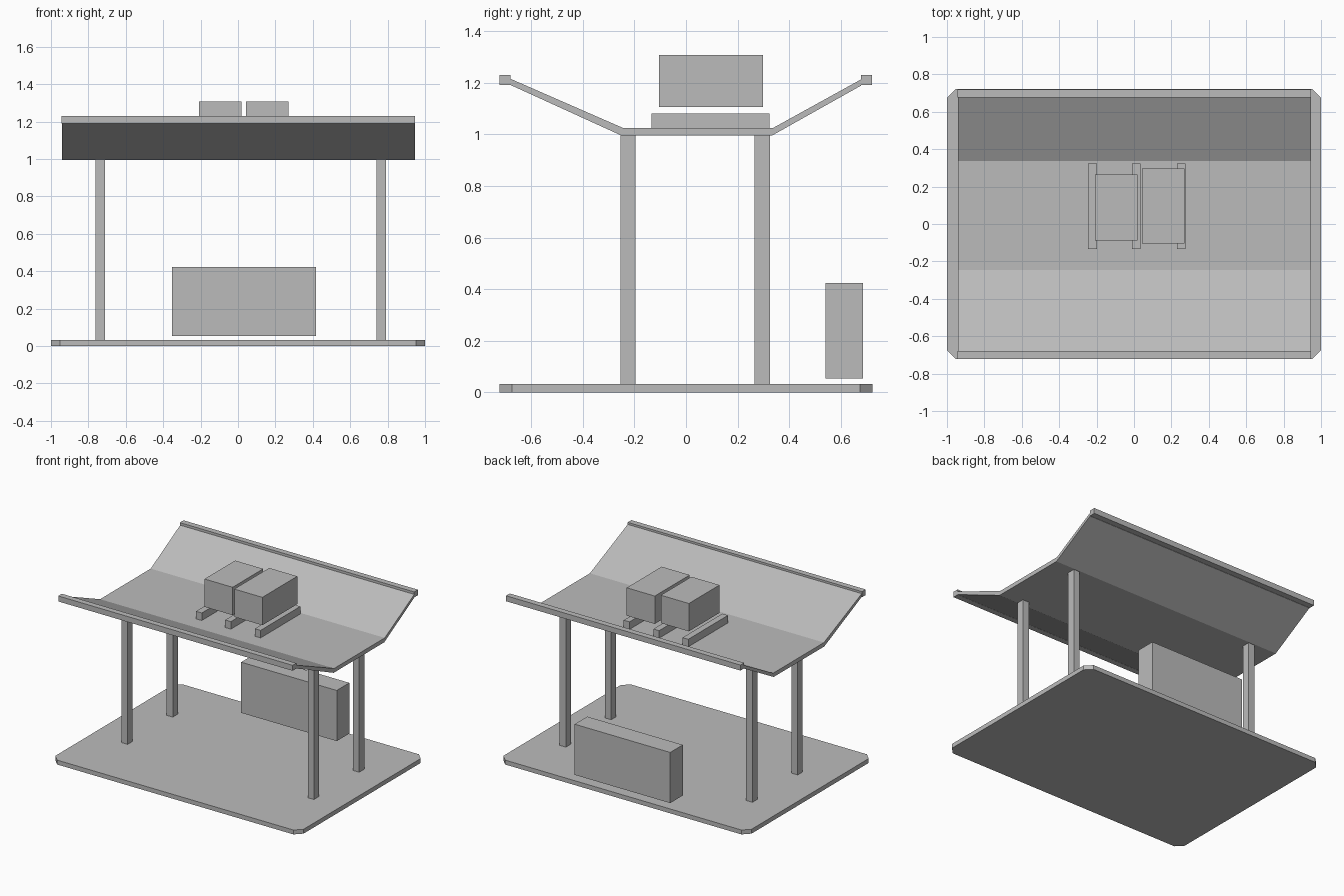
import bpy
import bmesh

if "Cube" in bpy.data.objects:
    bpy.data.objects.remove(bpy.data.objects["Cube"], do_unlink=True)

# One flat grey for everything
grey = bpy.data.materials.new("plain_grey")
grey.use_nodes = True
colour = (0.5, 0.5, 0.5, 1)
grey.diffuse_color = colour
grey.node_tree.nodes["Principled BSDF"].inputs["Base Color"].default_value = colour


def prism(name, outline, push):
    """Extrude a closed outline of 3D points along a vector."""
    bm = bmesh.new()
    face = bm.faces.new([bm.verts.new(p) for p in outline])
    result = bmesh.ops.extrude_face_region(bm, geom=[face])
    verts = [g for g in result["geom"] if isinstance(g, bmesh.types.BMVert)]
    bmesh.ops.translate(bm, verts=verts, vec=push)
    bmesh.ops.recalc_face_normals(bm, faces=bm.faces)
    mesh = bpy.data.meshes.new(name)
    bm.to_mesh(mesh)
    bm.free()
    mesh.materials.append(grey)
    obj = bpy.data.objects.new(name, mesh)
    bpy.context.collection.objects.link(obj)
    return obj


def box(name, x, y, z):
    """Box from (low, high) ranges."""
    outline = [(x[0], y[0], z[0]), (x[1], y[0], z[0]),
               (x[1], y[1], z[0]), (x[0], y[1], z[0])]
    return prism(name, outline, (0, 0, z[1] - z[0]))


# Floor slab with clipped corners
w, d, c, floor = 1.0, 0.722, 0.048, 0.032
corners = [(w - c, -d), (w, c - d), (w, d - c), (w - c, d)]
corners += [(-x, -y) for x, y in corners]
prism("floor_slab", [(x, y, 0) for x, y in corners], (0, 0, floor))

# Four posts
for side, x in (("right", (-0.763, -0.712)), ("left", (0.74, 0.79))):
    for end, y in (("front", (-0.254, -0.196)), ("back", (0.266, 0.326))):
        box(f"{end}_{side}_post", x, y, (floor, 0.997))

# Trough-shaped roof sheet
roof_x = (-0.94, 0.946)
profile = [(-0.68, 1.215), (-0.245, 1.025), (0.338, 1.025), (0.677, 1.212),
           (0.677, 1.188), (0.333, 0.995), (-0.25, 0.995), (-0.68, 1.191)]
prism("roof_sheet", [(roof_x[0], y, z) for y, z in profile],
      (roof_x[1] - roof_x[0], 0, 0))

# Edge rails along the roof
for end, y in (("front", (-0.722, -0.68)), ("back", (0.677, 0.72))):
    box(f"{end}_roof_rail", (-0.943, 0.946), y, (1.19, 1.23))

# Support skids on the roof
for i, x in enumerate((-0.245, -0.01, 0.229)):
    box(f"roof_skid_{i + 1}", (x, x + 0.046), (-0.133, 0.324), (1.025, 1.08))

# Roof units
box("right_roof_unit", (-0.208, 0.018), (-0.088, 0.264), (1.105, 1.308))
box("left_roof_unit", (0.043, 0.269), (-0.104, 0.298), (1.105, 1.308))

# Cabinet near the back edge
box("back_cabinet", (-0.353, 0.417), (0.541, 0.686), (0.054, 0.423))
